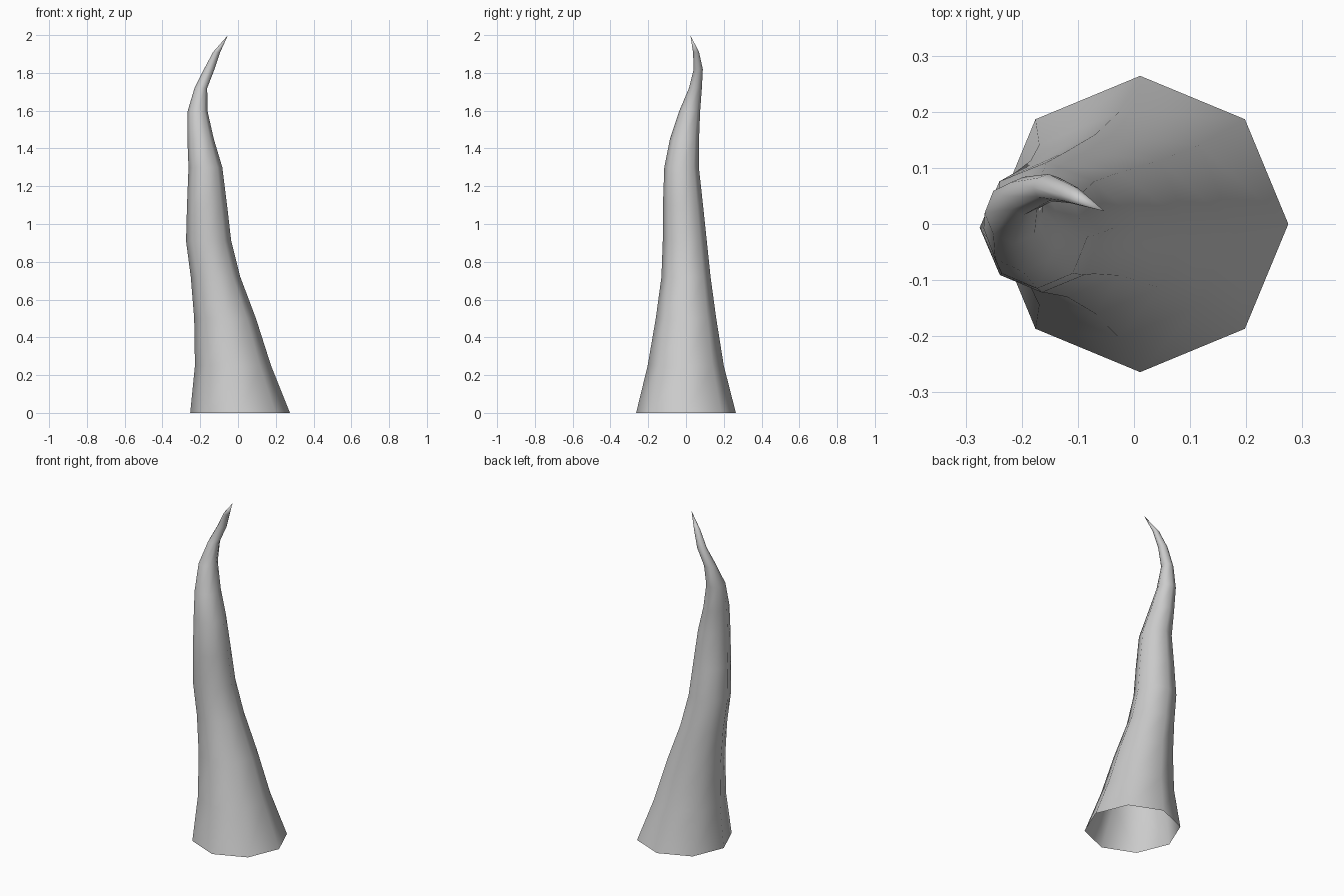
import bpy, bmesh
from math import cos, sin, pi

SIDES = 8

# Horn outline per ring: height, x min, x max, y min, y max
RINGS = [
    (0.00, -0.253, 0.275, -0.264, 0.264),
    (0.25, -0.228, 0.175, -0.203, 0.200),
    (0.50, -0.232, 0.095, -0.160, 0.160),
    (0.72, -0.250, 0.012, -0.130, 0.130),
    (0.91, -0.275, -0.036, -0.123, 0.110),
    (1.10, -0.270, -0.058, -0.122, 0.090),
    (1.30, -0.262, -0.083, -0.115, 0.068),
    (1.45, -0.268, -0.128, -0.085, 0.069),
    (1.60, -0.266, -0.162, -0.035, 0.075),
    (1.72, -0.230, -0.163, 0.016, 0.084),
    (1.82, -0.180, -0.124, 0.041, 0.089),
    (1.91, -0.132, -0.094, 0.037, 0.069),
]
TIP = (-0.053, 0.023, 2.0)

# Open-bottomed curved horn, eight sided and smooth shaded
bm = bmesh.new()
loops = []
for z, x0, x1, y0, y1 in RINGS:
    cx, cy, rx, ry = (x0 + x1) / 2, (y0 + y1) / 2, (x1 - x0) / 2, (y1 - y0) / 2
    loops.append([bm.verts.new((cx + rx * cos(2 * pi * i / SIDES),
                                cy + ry * sin(2 * pi * i / SIDES), z))
                  for i in range(SIDES)])
for a, b in zip(loops, loops[1:]):
    for i in range(SIDES):
        j = (i + 1) % SIDES
        bm.faces.new((a[i], a[j], b[j], b[i]))

# Pointed tip
tip = bm.verts.new(TIP)
for i in range(SIDES):
    bm.faces.new((loops[-1][i], loops[-1][(i + 1) % SIDES], tip))

for f in bm.faces:
    f.smooth = True
mesh = bpy.data.meshes.new("horn")
bm.to_mesh(mesh)
bm.free()
bpy.context.collection.objects.link(bpy.data.objects.new("horn", mesh))
